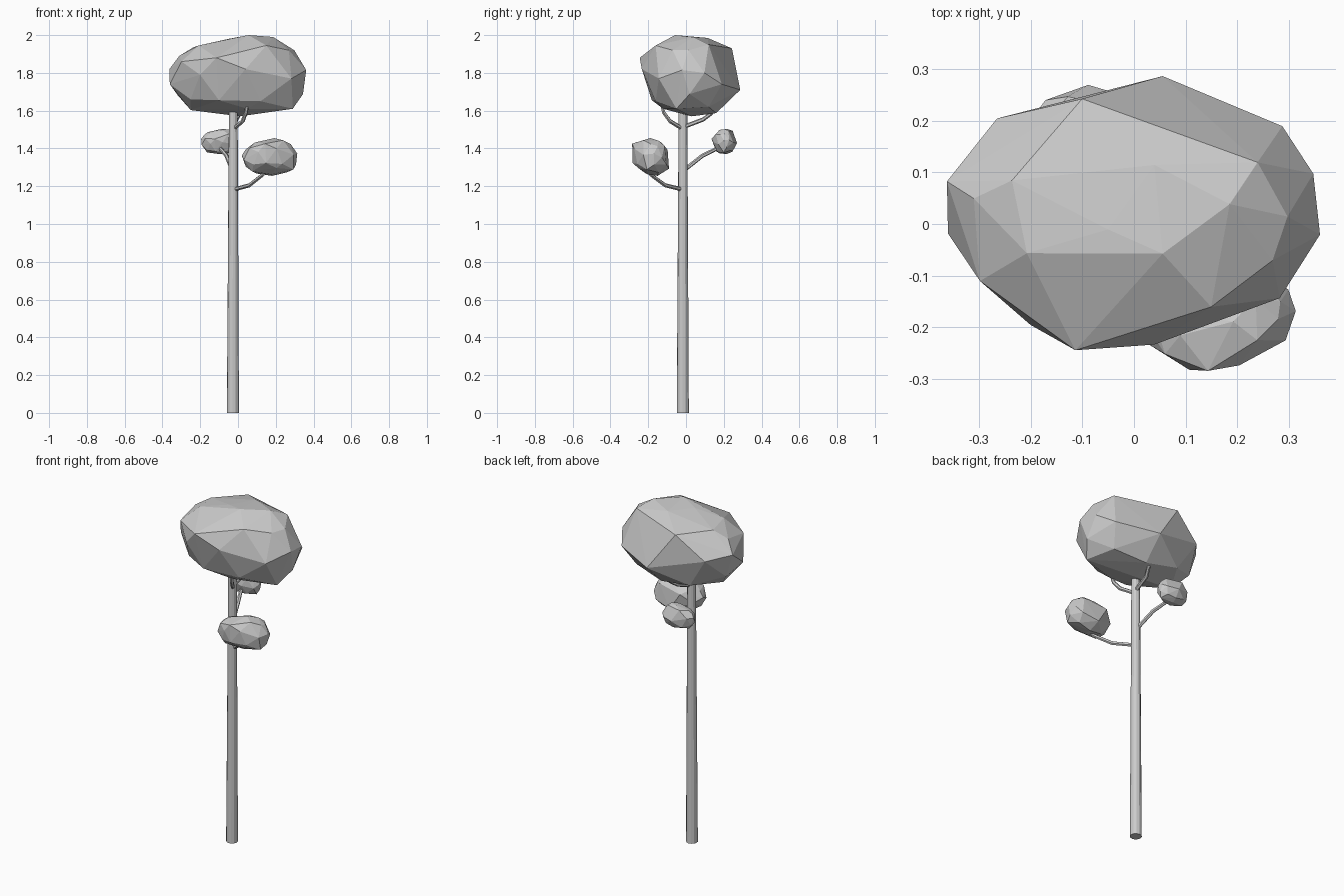
import bpy, bmesh
from math import radians
from mathutils import Vector, Euler

if "Cube" in bpy.data.objects:
    bpy.data.objects.remove(bpy.data.objects["Cube"])


def finish(name, bm):
    bmesh.ops.recalc_face_normals(bm, faces=bm.faces)
    mesh = bpy.data.meshes.new(name)
    bm.to_mesh(mesh)
    bm.free()
    obj = bpy.data.objects.new(name, mesh)
    bpy.context.collection.objects.link(obj)
    return obj


# Faceted foliage boulder: corner points from the crown, top to bottom
CROWN = [
    (.056, -.057, 2), (.186, .039, 1.99), (.04, .115, 1.985), (-.05, -.01, 1.98),
    (.24, .12, 1.95), (.15, -.16, 1.945), (-.207, -.056, 1.945), (-.236, .085, 1.935),
    (-.1, .243, 1.93), (.269, -.07, 1.92), (.298, .015, 1.92), (-.31, .05, 1.89),
    (-.113, -.244, 1.88), (-.298, -.11, 1.86), (.04, -.233, 1.82), (-.362, .083, 1.82),
    (.361, -.02, 1.815), (.348, .098, 1.8), (-.265, .205, 1.8), (-.2, -.195, 1.79),
    (.283, -.143, 1.77), (-.36, -.018, 1.74), (.288, .19, 1.74), (.056, .287, 1.71),
    (.344, .02, 1.688), (-.317, .08, 1.68), (-.25, -.1, 1.66), (-.1, -.18, 1.655),
    (.12, -.16, 1.65), (.29, -.05, 1.61), (.24, .12, 1.62), (-.15, .18, 1.62),
    (-.249, .01, 1.603), (.05, .16, 1.587), (.01, .03, 1.57), (.05, -.12, 1.61),
]


def foliage(name, low, high, turn=(0, 0, 0)):
    """Hull of the crown points, turned and fitted to a bounding box."""
    rot = Euler([radians(a) for a in turn]).to_matrix()
    pts = [rot @ (Vector(p) - Vector((0, 0, 1.785))) for p in CROWN]
    for i in range(3):
        a, b = min(p[i] for p in pts), max(p[i] for p in pts)
        for p in pts:
            p[i] = low[i] + (p[i] - a) / (b - a) * (high[i] - low[i])
    bm = bmesh.new()
    for p in pts:
        bm.verts.new(p)
    bmesh.ops.convex_hull(bm, input=bm.verts[:])
    bmesh.ops.delete(bm, geom=[v for v in bm.verts if not v.link_faces], context='VERTS')
    finish(name, bm)


def limb(name, path, radii, sides):
    """Tapered tube along a path, with capped ends."""
    path = [Vector(p) for p in path]
    bm = bmesh.new()
    rings = []
    for i, (p, r) in enumerate(zip(path, radii)):
        d = path[min(i + 1, len(path) - 1)] - path[max(i - 1, 0)]
        m = d.to_track_quat('Z', 'Y').to_matrix().to_4x4()
        m.translation = p
        rings.append(bmesh.ops.create_circle(bm, segments=sides, radius=r, matrix=m)['verts'])
    for a, b in zip(rings, rings[1:]):
        for k in range(sides):
            n = (k + 1) % sides
            bm.faces.new((a[k], a[n], b[n], b[k]))
    bm.faces.new(rings[0])
    bm.faces.new(rings[-1])
    return finish(name, bm)


# Trunk
limb("trunk", [(-.027, -.017, 0), (-.025, -.016, 1.61)], [.032, .023], 12)

# Branches
branches = {
    "lower_branch": [(-.02, -.02, 1.183), (.06, -.11, 1.205), (.13, -.185, 1.26), (.16, -.2, 1.3)],
    "middle_branch": [(-.03, -.01, 1.285), (-.06, .085, 1.36), (-.09, .155, 1.395), (-.095, .2, 1.43)],
    "front_crown_branch": [(-.02, -.02, 1.505), (.025, -.085, 1.545), (.042, -.118, 1.59), (.05, -.13, 1.64)],
    "back_crown_branch": [(-.02, -.01, 1.515), (-.01, .09, 1.553), (.01, .135, 1.585), (.02, .15, 1.64)],
}
for name, path in branches.items():
    limb(name, path, [.011, .011, .01, .009], 6)

# Foliage
foliage("crown", (-.363, -.245, 1.57), (.361, .287, 2))
foliage("lower_foliage", (.02, -.285, 1.255), (.314, -.09, 1.455), (-15, 0, 12))
foliage("middle_foliage", (-.195, .135, 1.37), (0, .27, 1.503), (10, 0, 5))
